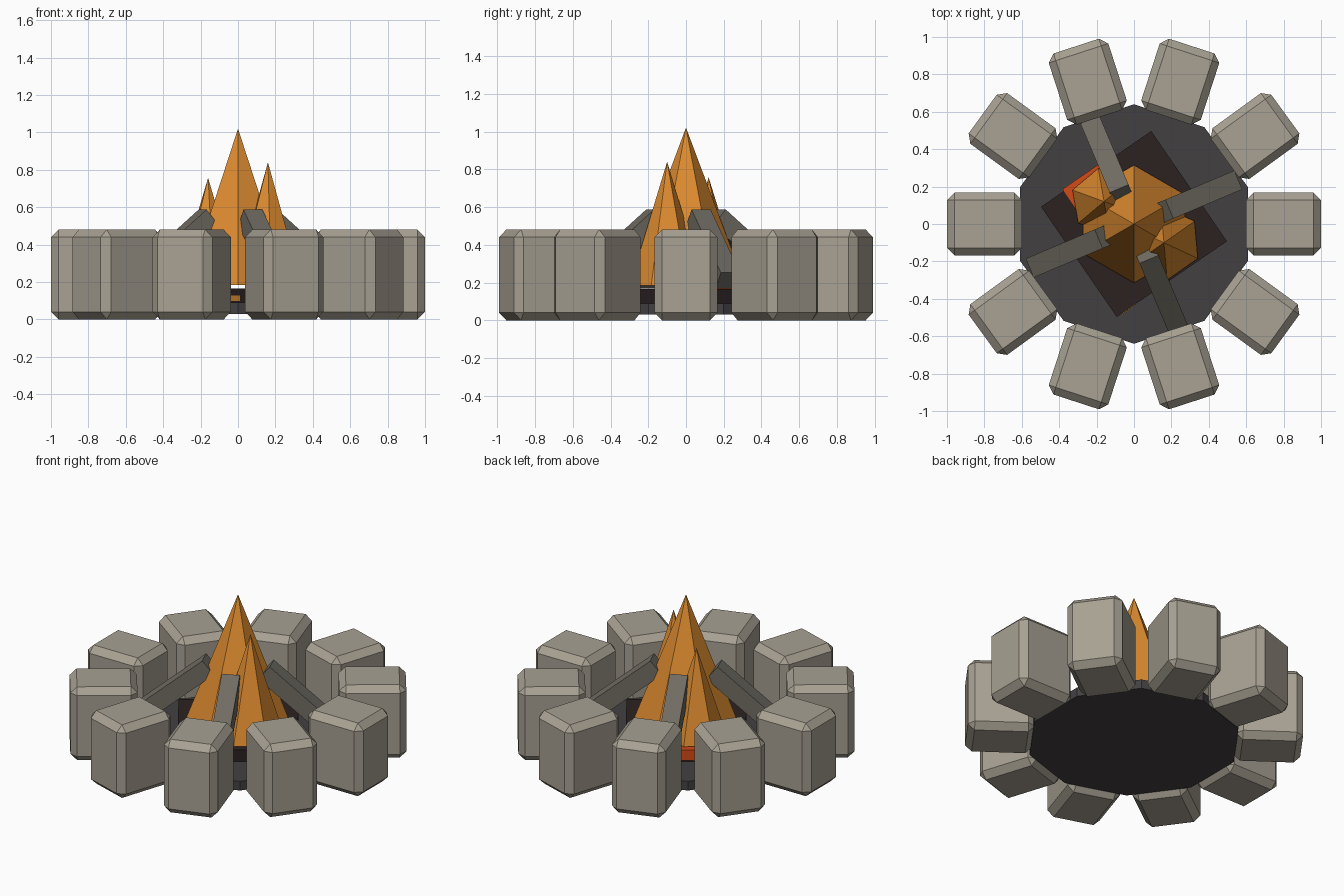
import bpy, math
from mathutils import Vector, Matrix

if "Cube" in bpy.data.objects:
    bpy.data.objects.remove(bpy.data.objects["Cube"])


def material(name, rgb):
    m = bpy.data.materials.new(name)
    lin = [(c / 255 / 12.92 if c < 11 else ((c / 255 + 0.055) / 1.055) ** 2.4) for c in rgb]
    m.diffuse_color = (*lin, 1)
    m.use_nodes = True
    m.node_tree.nodes["Principled BSDF"].inputs["Base Color"].default_value = m.diffuse_color
    return m


STONE = material("warm grey stone", (168, 161, 147))
ASH = material("dark ash", (68, 64, 66))
CHAR = material("charred brown", (44, 33, 33))
LOG = material("grey log", (112, 108, 99))
FLAME = material("orange flame", (222, 140, 48))
EMBER = material("red ember", (212, 74, 22))


def finish(name, mat):
    ob = bpy.context.object
    ob.name = name
    ob.data.materials.append(mat)
    return ob


def box(name, mat, size, matrix, bevel=0):
    bpy.ops.mesh.primitive_cube_add(size=1)
    ob = finish(name, mat)
    ob.data.transform(Matrix.Diagonal((*size, 1)))
    ob.matrix_world = matrix
    if bevel:
        mod = ob.modifiers.new("chamfer", 'BEVEL')
        mod.width, mod.segments = bevel, 1
    return ob


def turn(deg):
    return Matrix.Rotation(math.radians(deg), 4, 'Z')


def move(*p):
    return Matrix.Translation(p)


# ring of ten chamfered stones
for i in range(10):
    box(f"ring_stone_{i}", STONE, (0.4, 0.335, 0.48),
        turn(36 * i) @ move(0.8, 0, 0.24), 0.04)

# ash bed: ten-sided disc with a corner on +y
bpy.ops.mesh.primitive_cylinder_add(vertices=10, radius=0.64, depth=0.06, location=(0, 0, 0.06))
finish("ash_bed", ASH)

# charred square slab on the ash, with embers peeping out of its sides
box("charred_slab", CHAR, (0.715, 0.715, 0.08), turn(34.5) @ move(0, 0, 0.125))
box("back_ember", EMBER, (0.24, 0.2, 0.07), turn(34.5) @ move(-0.09, 0.27, 0.135))
box("front_ember", FLAME, (0.09, 0.04, 0.03), turn(34.5) @ move(-0.28, -0.341, 0.113))

# four logs leaning in to the middle
low, high = Vector((0.57, 0, 0.21)), Vector((0.17, 0, 0.545))
axis = high - low
tilt = Matrix.Rotation(math.atan2(axis.z, -axis.x), 4, 'Y')
for i in range(4):
    box(f"leaning_log_{i}", LOG, (axis.length, 0.11, 0.11),
        turn(22.9 + 90 * i) @ move(*((low + high) / 2)) @ tilt)

# three six-sided flames
for name, x, y, top, radius, angle in (("main_flame", 0, 0, 1.02, 0.315, 90),
                                       ("right_flame", 0.16, -0.1, 0.84, 0.2, 35),
                                       ("left_flame", -0.16, 0.12, 0.757, 0.18, 40)):
    h = top - 0.183
    bpy.ops.mesh.primitive_cone_add(vertices=6, radius1=radius, radius2=0, depth=h)
    ob = finish(name, FLAME)
    # the primitive's first corner lies on +y
    ob.matrix_world = move(x, y, 0.183 + h / 2) @ turn(angle - 90)
